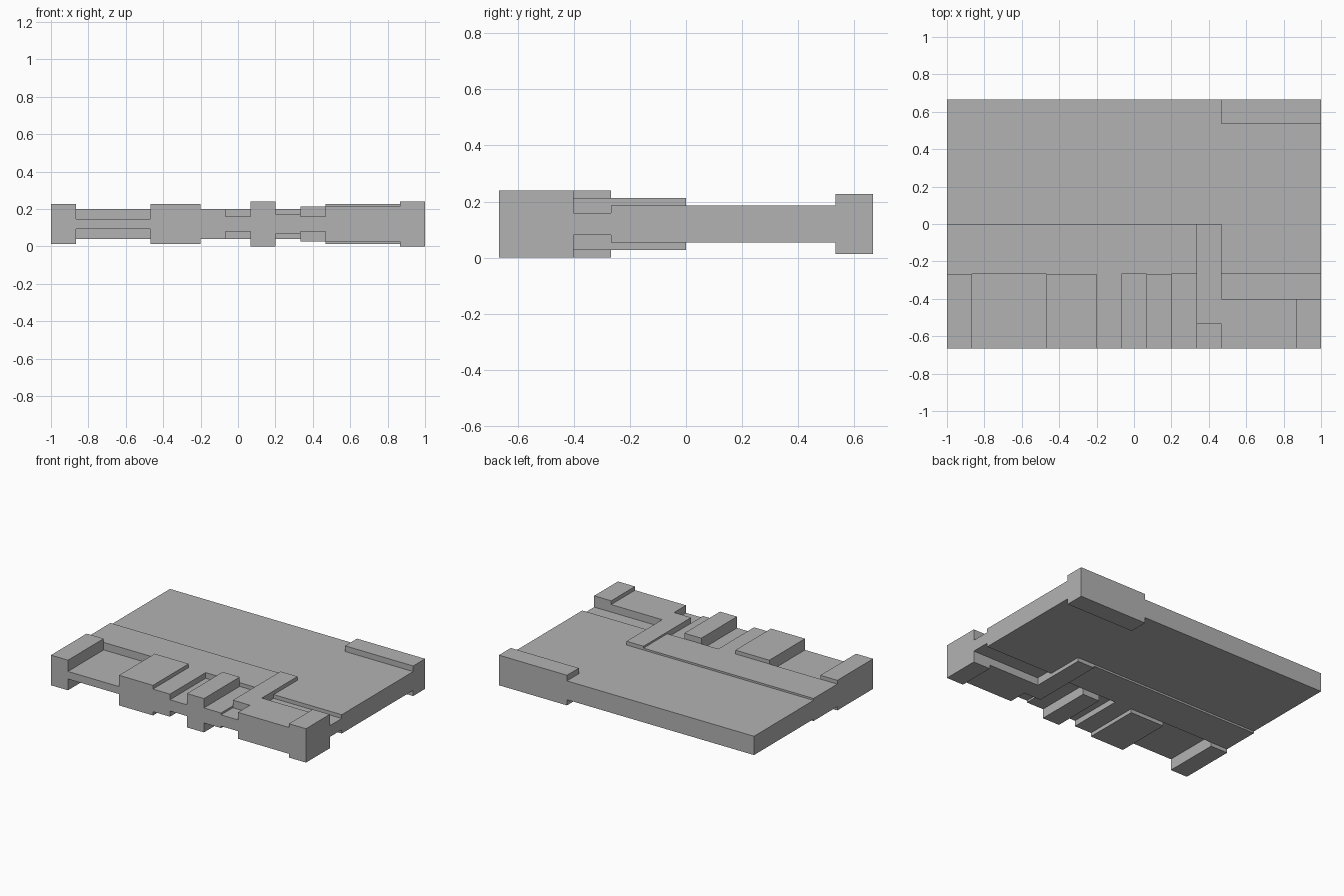
import bpy
import bmesh

cube = bpy.data.objects.get("Cube")
if cube:
    bpy.data.objects.remove(cube, do_unlink=True)

U = 2 / 15        # plan grid: 15 x 10 cells
MID = 0.12        # everything is mirrored about this height
GREY = (0.45, 0.45, 0.45, 1)

mat = bpy.data.materials.new("plain grey")
mat.use_nodes = True
mat.diffuse_color = GREY
mat.node_tree.nodes["Principled BSDF"].inputs["Base Color"].default_value = GREY


def plate(name, half, outline):
    """Extrude a plan outline (in grid cells) to half units either side of MID."""
    bm = bmesh.new()
    base = bm.faces.new([bm.verts.new((x * U - 1, (y - 5) * U, MID - half))
                         for x, y in outline])
    top = bmesh.ops.extrude_face_region(bm, geom=[base])["geom"]
    bmesh.ops.translate(bm, vec=(0, 0, 2 * half),
                        verts=[v for v in top if isinstance(v, bmesh.types.BMVert)])
    bmesh.ops.recalc_face_normals(bm, faces=bm.faces)
    mesh = bpy.data.meshes.new(name)
    bm.to_mesh(mesh)
    bm.free()
    mesh.materials.append(mat)
    obj = bpy.data.objects.new(name, mesh)
    bpy.context.collection.objects.link(obj)


def block(name, half, x0, x1, y0, y1):
    plate(name, half, [(x0, y0), (x1, y0), (x1, y1), (x0, y1)])


# Main slab, stepping round the back corner rail and the front arm
plate("main_slab", U * 0.5, [(0, 5), (11, 5), (11, 3), (15, 3),
                             (15, 9), (11, 9), (11, 10), (0, 10)])
block("back_rail", U * 0.8, 11, 15, 9, 10)

# Slightly thicker cross band with its forward tab
plate("cross_band", U * 0.6, [(0, 3), (6, 3), (6, 0), (7, 0),
                              (7, 3), (10, 3), (10, 5), (0, 5)])

# Row of front teeth and recesses
block("right_end_tooth", U * 0.8, 0, 1, 0, 3)
block("wide_recess", U * 0.2, 1, 4, 0, 3)
block("wide_tooth", U * 0.8, 4, 6, 0, 3)
block("narrow_recess", U * 0.3, 7, 8, 0, 3)
block("tall_tooth", U * 0.9, 8, 9, 0, 3)
block("shallow_recess", U * 0.4, 9, 10, 0, 3)

# Raised arm with front notch, groove behind it and end tooth
plate("bent_arm", U * 0.7, [(10, 1), (11, 1), (11, 0), (14, 0),
                            (14, 2), (11, 2), (11, 5), (10, 5)])
block("arm_notch", U * 0.3, 10, 11, 0, 1)
block("left_groove", U * 0.3, 11, 15, 2, 3)
block("left_end_tooth", U * 0.9, 14, 15, 0, 2)
